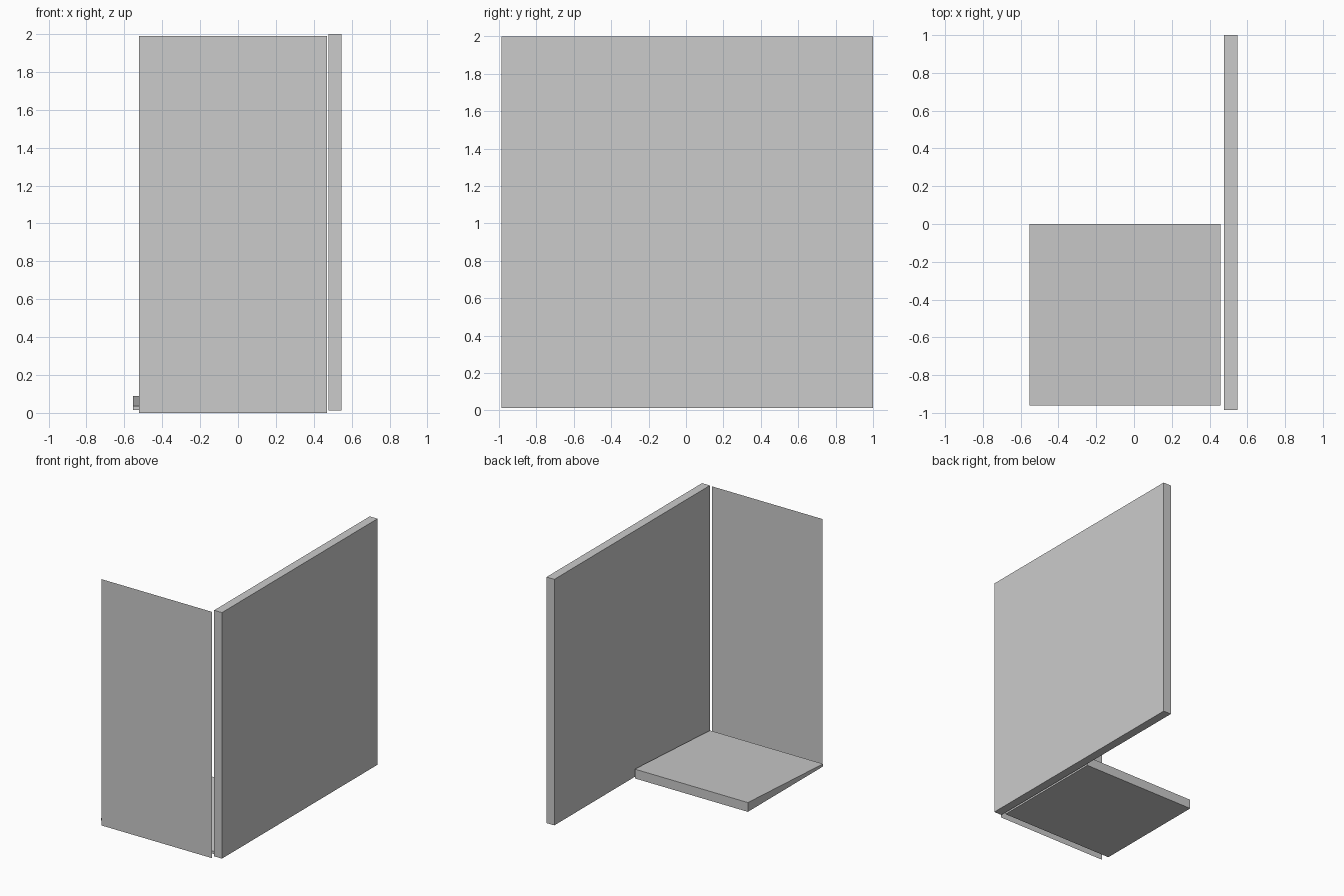
import bpy
import bmesh

if "Cube" in bpy.data.objects:
    bpy.data.objects.remove(bpy.data.objects["Cube"])


def build(name, verts, faces):
    mesh = bpy.data.meshes.new(name)
    mesh.from_pydata(verts, [], faces)
    bm = bmesh.new()
    bm.from_mesh(mesh)
    if len(faces) > 1:
        bmesh.ops.recalc_face_normals(bm, faces=bm.faces[:])
    bm.to_mesh(mesh)
    bm.free()
    obj = bpy.data.objects.new(name, mesh)
    bpy.context.collection.objects.link(obj)
    return obj


def prism(name, x0, x1, profile):
    """Extrude a (y, z) profile from x0 to x1."""
    n = len(profile)
    verts = [(x, y, z) for x in (x0, x1) for y, z in profile]
    faces = [tuple(range(n)), tuple(range(n, 2 * n))]
    faces += [(i, (i + 1) % n, (i + 1) % n + n, i + n) for i in range(n)]
    return build(name, verts, faces)


# Thick side wall
prism("side_wall", 0.477, 0.547,
      [(-0.986, 0.012), (1.0, 0.012), (1.0, 2.0), (-0.986, 2.0)])

# Floor slab, thicker toward the back
prism("floor_slab", -0.553, 0.458,
      [(-0.96, 0.015), (0.0, 0.015), (0.0, 0.09), (-0.96, 0.036)])

# Paper-thin front wall, a single sheet
build("front_wall",
      [(-0.522, -1.0, 0.0), (0.47, -1.0, 0.0),
       (0.47, -1.0, 1.99), (-0.522, -1.0, 1.99)],
      [(0, 1, 2, 3)])
